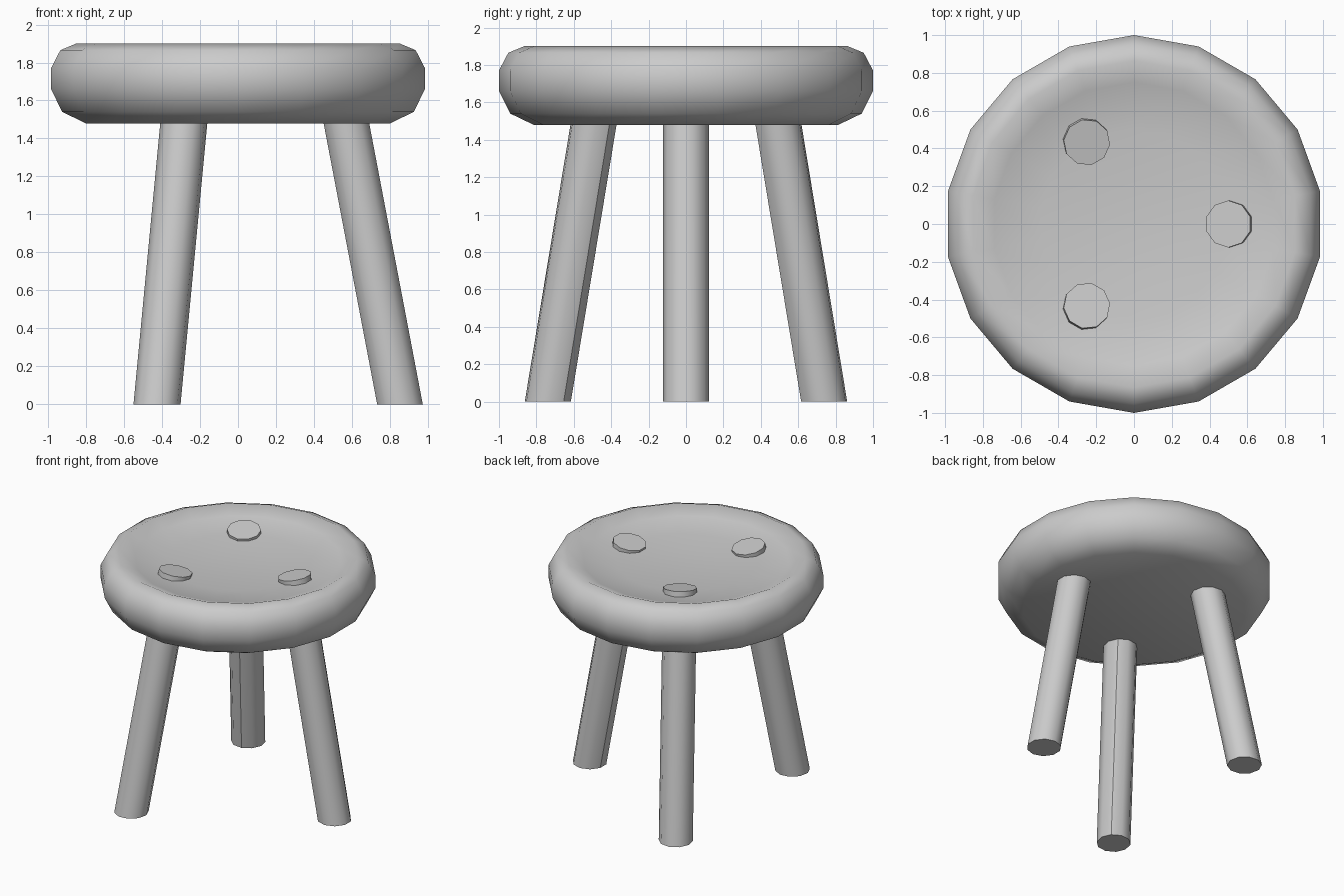
import bpy, bmesh
from math import sin, cos, radians
from mathutils import Vector, Matrix

if "Cube" in bpy.data.objects:
    bpy.data.objects.remove(bpy.data.objects["Cube"])


def finish(bm, name):
    bmesh.ops.recalc_face_normals(bm, faces=bm.faces[:])
    mesh = bpy.data.meshes.new(name)
    bm.to_mesh(mesh)
    bm.free()
    obj = bpy.data.objects.new(name, mesh)
    bpy.context.collection.objects.link(obj)
    bpy.ops.object.select_all(action='DESELECT')
    obj.select_set(True)
    bpy.context.view_layer.objects.active = obj
    bpy.ops.object.shade_smooth_by_angle(angle=radians(50), keep_sharp_edges=True)
    return obj


# Dished round seat: 18-sided lathe of (radius, height) profile
SIDES = 18
PROFILE = [(0.815, 1.48), (0.94, 1.54), (1.0, 1.66), (1.0, 1.77),
           (0.95, 1.865), (0.865, 1.90), (0.75, 1.852), (0.5, 1.826), (0.25, 1.808)]
bm = bmesh.new()
rings = []
for r, z in PROFILE:
    angles = [radians(90 + 360 * i / SIDES) for i in range(SIDES)]
    rings.append([bm.verts.new((r * cos(a), r * sin(a), z)) for a in angles])
for low, high in zip(rings, rings[1:]):
    for i in range(SIDES):
        j = (i + 1) % SIDES
        bm.faces.new((low[i], low[j], high[j], high[i]))
bm.faces.new(rings[0])
centre = bm.verts.new((0, 0, 1.803))
for i in range(SIDES):
    bm.faces.new((rings[-1][i], rings[-1][(i + 1) % SIDES], centre))
finish(bm, "seat")


# Splayed leg: 10-sided, square-cut top poking through the seat, foot cut level with the floor
def leg(name, turn):
    top, foot, n, r = Vector((0.499, 0, 1.858)), Vector((0.853, 0, 0)), 10, 0.124
    axis = (top - foot).normalized()
    side = Vector((axis.z, 0, -axis.x))
    bm = bmesh.new()
    upper, lower = [], []
    for i in range(n):
        a = radians(18 + 360 * i / n)
        p = top + r * (cos(a) * side + sin(a) * Vector((0, 1, 0)))
        upper.append(bm.verts.new(p))
        lower.append(bm.verts.new(p - axis * (p.z / axis.z)))
    for i in range(n):
        j = (i + 1) % n
        bm.faces.new((lower[i], lower[j], upper[j], upper[i]))
    bm.faces.new(upper)
    bm.faces.new(lower)
    bm.edges.get((lower[4], upper[4])).smooth = False  # hard seam on the inner side
    bm.transform(Matrix.Rotation(radians(turn), 4, 'Z'))
    finish(bm, name)


for name, turn in (("right_leg", 0), ("back_leg", 120), ("front_leg", 240)):
    leg(name, turn)
